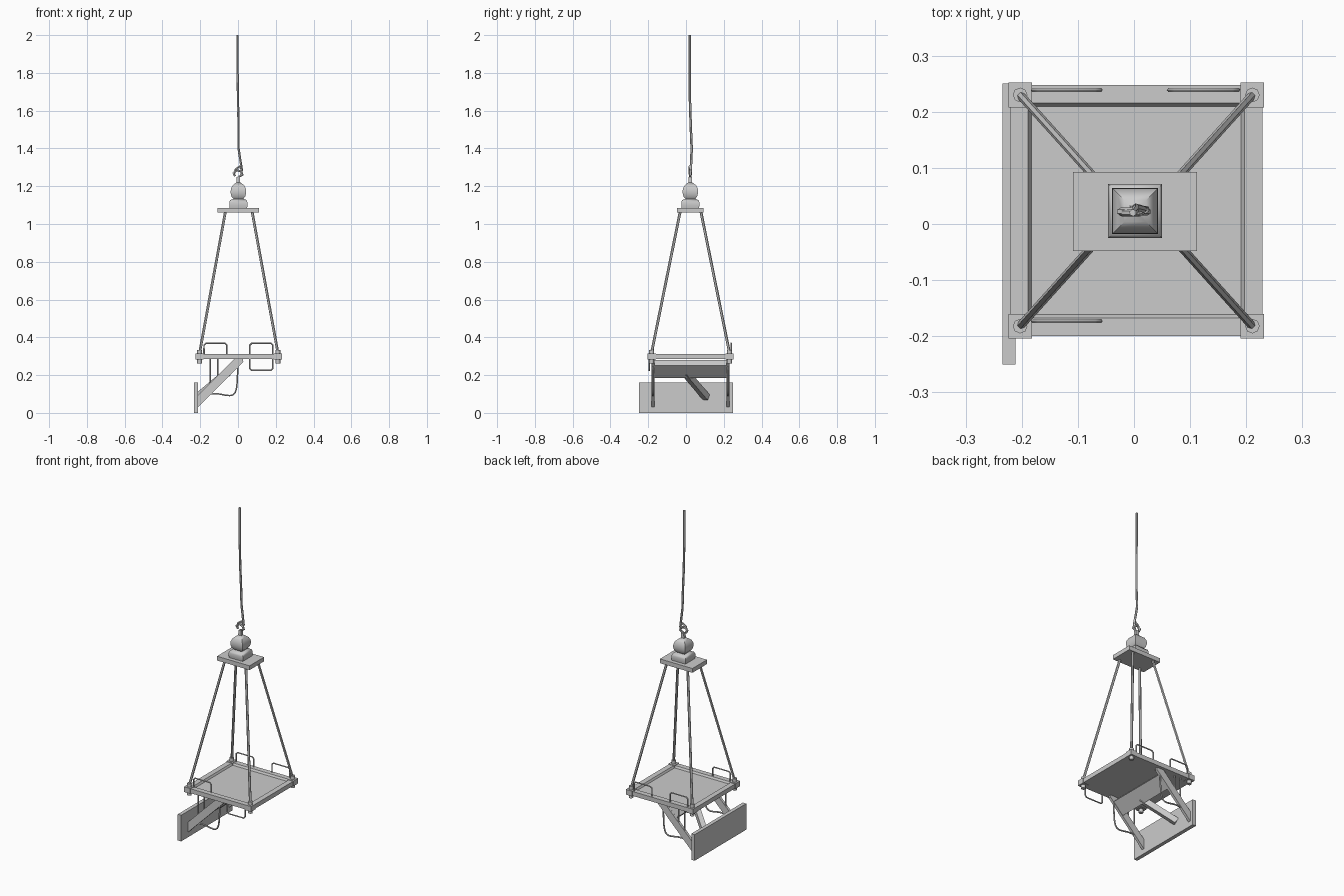
import bpy, bmesh, math
from mathutils import Vector

if "Cube" in bpy.data.objects:
    bpy.data.objects.remove(bpy.data.objects["Cube"])

CY = 0.024  # tray centre in y


def mesh_object(name, bm, smooth=False):
    bmesh.ops.recalc_face_normals(bm, faces=bm.faces)
    me = bpy.data.meshes.new(name)
    bm.to_mesh(me)
    bm.free()
    ob = bpy.data.objects.new(name, me)
    bpy.context.collection.objects.link(ob)
    if smooth:
        bpy.ops.object.select_all(action='DESELECT')
        ob.select_set(True)
        bpy.context.view_layer.objects.active = ob
        bpy.ops.object.shade_smooth_by_angle(angle=math.radians(50))
    return ob


def box(name, lo, hi):
    lo, hi = Vector(lo), Vector(hi)
    bm = bmesh.new()
    bmesh.ops.create_cube(bm, size=1)
    for v in bm.verts:
        v.co = (lo + hi) / 2 + v.co * (hi - lo)
    return mesh_object(name, bm)


def beam(name, a, b, wide, thick):
    """Box running from a to b."""
    a, b = Vector(a), Vector(b)
    d = (b - a).normalized()
    side = d.cross(Vector((0, 0, 1))).normalized()
    up = side.cross(d)
    bm = bmesh.new()
    bmesh.ops.create_cube(bm, size=1)
    for v in bm.verts:
        x, y, z = v.co
        v.co = (a + b) / 2 + d * x * (b - a).length + side * y * wide + up * z * thick
    return mesh_object(name, bm)


def tube(name, pts, r, spline='POLY', sides=1):
    cu = bpy.data.curves.new(name, 'CURVE')
    cu.dimensions = '3D'
    cu.bevel_depth = r
    cu.bevel_resolution = sides
    cu.use_fill_caps = True
    sp = cu.splines.new(spline)
    sp.points.add(len(pts) - 1)
    for p, co in zip(sp.points, pts):
        p.co = (*co, 1)
    if spline == 'NURBS':
        sp.order_u = 3
        sp.use_endpoint_u = True
        sp.resolution_u = 4
    ob = bpy.data.objects.new(name, cu)
    bpy.context.collection.objects.link(ob)
    bpy.ops.object.select_all(action='DESELECT')
    ob.select_set(True)
    bpy.context.view_layer.objects.active = ob
    bpy.ops.object.convert(target='MESH')
    bpy.ops.object.shade_smooth_by_angle(angle=math.radians(50))
    return ob


def square_lathe(name, profile, cx, cy):
    """Stack of square rings (half width, z)."""
    bm = bmesh.new()
    rings = [[bm.verts.new((cx + r * sx, cy + r * sy, z))
              for sx, sy in ((-1, -1), (1, -1), (1, 1), (-1, 1))] for r, z in profile]
    for a, b in zip(rings, rings[1:]):
        for i in range(4):
            bm.faces.new((a[i], a[(i + 1) % 4], b[(i + 1) % 4], b[i]))
    bm.faces.new(rings[0])
    bm.faces.new(rings[-1])
    return mesh_object(name, bm, True)


# tray with a sunken panel and a raised inner lip
bm = bmesh.new()
bmesh.ops.create_cube(bm, size=1)
for v in bm.verts:
    v.co = Vector((0.004, CY, 0.2975)) + v.co * Vector((0.45, 0.447, 0.027))
bm.faces.ensure_lookup_table()
top = max(bm.faces, key=lambda f: f.calc_center_median().z)
bmesh.ops.inset_region(bm, faces=[top], thickness=0.045)
bmesh.ops.inset_region(bm, faces=[top], thickness=0.009, depth=-0.012)
mesh_object("tray", bm)

# corner fittings, pins and suspension rods
for sx in (-1, 1):
    for sy in (-1, 1):
        cx, cy = 0.004 + sx * 0.207, CY + sy * 0.206
        box("corner_fitting", (cx - 0.021, cy - 0.022, 0.282), (cx + 0.021, cy + 0.022, 0.314))
        bm = bmesh.new()
        bmesh.ops.create_cone(bm, cap_ends=True, segments=8, radius1=0.013, radius2=0.013, depth=0.072)
        bmesh.ops.translate(bm, verts=bm.verts, vec=(cx, cy, 0.298))
        mesh_object("corner_pin", bm, True)
        tube("suspension_rod", [(cx, cy, 0.32), (0.004 + sx * 0.07, CY + sy * 0.054, 1.07)], 0.0075)

# bail handles along the front and back edges, one of them hanging
for x0, x1 in ((-0.18, -0.06), (0.063, 0.185)):
    for y in (-0.173, 0.239):
        h = -0.078 if (x0 > 0 and y < 0) else 0.066
        yy = -0.195 if h < 0 else y
        z, s = 0.303, math.copysign(0.01, h)
        tube("bail_handle", [(x0, yy, z), (x0, yy, z + h - s), (x0 + 0.01, yy, z + h),
                             (x1 - 0.01, yy, z + h), (x1, yy, z + h - s), (x1, yy, z)], 0.0042)

# upper plate, socket, swivel
box("upper_plate", (-0.109, -0.048, 1.06), (0.112, 0.093, 1.086))
square_lathe("swivel", [(0.046, 1.085), (0.048, 1.098), (0.048, 1.115), (0.043, 1.127),
                        (0.026, 1.133), (0.036, 1.145), (0.041, 1.165), (0.04, 1.185),
                        (0.032, 1.203), (0.019, 1.214), (0.01, 1.22), (0.009, 1.25)], 0.002, 0.023)

# hook and rope
tube("hook", [(0.002, 0.022, 1.235), (0.004, 0.022, 1.25), (0.024, 0.022, 1.26),
              (0.018, 0.022, 1.277), (-0.005, 0.022, 1.285), (-0.024, 0.022, 1.27),
              (-0.015, 0.022, 1.253)], 0.007)
tube("rope", [(-0.022, 0.02, 1.262), (-0.012, 0.02, 1.29), (0.008, 0.02, 1.305), (0.022, 0.026, 1.285),
              (0.014, 0.026, 1.262), (0.02, 0.025, 1.29), (0.012, 0.028, 1.34),
              (0.003, 0.03, 1.4), (0.003, 0.025, 1.52), (0, 0.021, 1.65),
              (-0.002, 0.02, 1.8), (-0.002, 0.02, 2.0)], 0.0065)

# end plate with slanted braces, hoses and hanger rods
box("end_plate", (-0.234, -0.25, 0), (-0.211, 0.25, 0.16))
for y in (-0.175, 0.222):
    bm = bmesh.new()
    prof = [(-0.212, 0.03), (0.028, 0.27), (0.026, 0.286), (-0.018, 0.286), (-0.212, 0.092)]
    f = bm.faces.new([bm.verts.new((x, y - 0.008, z)) for x, z in prof])
    ext = bmesh.ops.extrude_face_region(bm, geom=[f])
    bmesh.ops.translate(bm, vec=(0, 0.016, 0),
                        verts=[v for v in ext["geom"] if isinstance(v, bmesh.types.BMVert)])
    mesh_object("slanted_brace", bm)
    tube("hose", [(0, y, 0.29), (-0.002, y, 0.2), (-0.008, y, 0.115), (-0.03, y, 0.09),
                  (-0.07, y, 0.094), (-0.11, y, 0.103), (-0.15, y, 0.1)], 0.0045, 'NURBS')
    for x in (-0.147, -0.107):
        tube("hanger_rod", [(x, y, 0.29), (x, y, x + 0.275)], 0.0045)

# cross board between the braces and central strut
beam("cross_board", (-0.075, CY, 0.2), (-0.01, CY, 0.265), 0.39, 0.042)
beam("central_strut", (-0.055, -0.005, 0.215), (-0.215, 0.108, 0.082), 0.03, 0.035)
